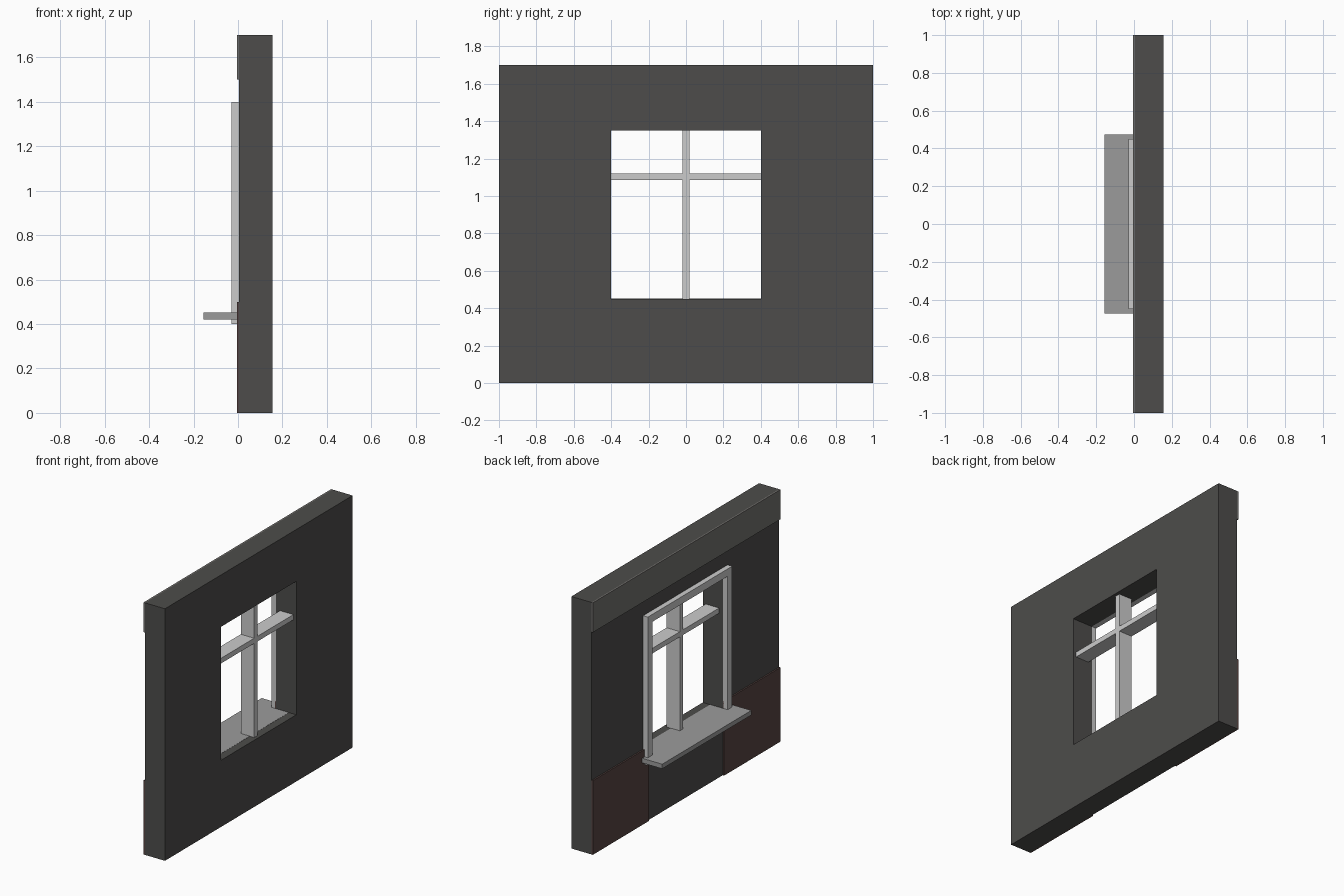
import bpy, bmesh

if "Cube" in bpy.data.objects:
    bpy.data.objects.remove(bpy.data.objects["Cube"])


def material(name, r, g, b):
    m = bpy.data.materials.new(name)
    m.diffuse_color = (r, g, b, 1)
    m.use_nodes = True
    m.node_tree.nodes["Principled BSDF"].inputs["Base Color"].default_value = m.diffuse_color
    return m


def finish(name, bm, mat):
    bmesh.ops.recalc_face_normals(bm, faces=bm.faces)
    me = bpy.data.meshes.new(name)
    bm.to_mesh(me)
    bm.free()
    me.materials.append(mat)
    ob = bpy.data.objects.new(name, me)
    bpy.context.collection.objects.link(ob)
    return ob


def box(name, xs, ys, zs, mat):
    bm = bmesh.new()
    bmesh.ops.create_cube(bm, size=1)
    for v in bm.verts:
        v.co = [(s[0] + s[1]) / 2 + c * (s[1] - s[0])
                for c, s in zip(v.co, (xs, ys, zs))]
    return finish(name, bm, mat)


def ring(name, xs, outer, inner, mat):
    """Rectangle (half width, z low, z high) with a rectangular hole, extruded along x."""
    bm = bmesh.new()
    loops = [[bm.verts.new((xs[0], y, z)) for y, z in
              ((-w, lo), (w, lo), (w, hi), (-w, hi))]
             for w, lo, hi in (outer, inner)]
    for i in range(4):
        j = (i + 1) % 4
        bm.faces.new((loops[0][i], loops[0][j], loops[1][j], loops[1][i]))
    ext = bmesh.ops.extrude_face_region(bm, geom=bm.faces[:], use_keep_orig=True)
    bmesh.ops.translate(bm, vec=(xs[1] - xs[0], 0, 0),
                        verts=[g for g in ext["geom"] if isinstance(g, bmesh.types.BMVert)])
    return finish(name, bm, mat)


dark = material("wall_dark", 0.075, 0.073, 0.07)
plaster = material("trim_grey", 0.17, 0.165, 0.155)
brown = material("panel_brown", 0.10, 0.06, 0.055)
light = material("frame_light", 0.55, 0.55, 0.55)
stone = material("sill_grey", 0.33, 0.33, 0.33)

# Wall with window opening
opening = (0.40, 0.45, 1.35)
ring("wall", (0.005, 0.155), (1.0, 0.0, 1.7), opening, dark)

# Raised band along the top of the wall face
box("top_band", (-0.005, 0.005), (-1, 1), (1.5, 1.7), plaster)

# Brown base panels, one at each end
for side, ys in (("left", (0.4, 1.0)), ("right", (-1.0, -0.4))):
    box("base_panel_" + side, (-0.005, 0.005), ys, (0, 0.5), brown)

# Window surround
ring("window_frame", (-0.03, 0.005), (0.45, 0.40, 1.40), opening, light)

# Sill: wide outer ledge and the part inside the opening
box("sill", (-0.155, 0.005), (-0.475, 0.475), (0.42, 0.451), stone)
box("inner_sill", (0.005, 0.10), (-0.4, 0.4), (0.42, 0.451), stone)

# Glazing bars
bar_x, half = (0.033, 0.133), 0.0175
box("mullion", bar_x, (-half, half), (0.45, 1.35), light)
for side, ys in (("left", (half, 0.4)), ("right", (-0.4, -half))):
    box("crossbar_" + side, bar_x, ys, (1.085, 1.12), light)
